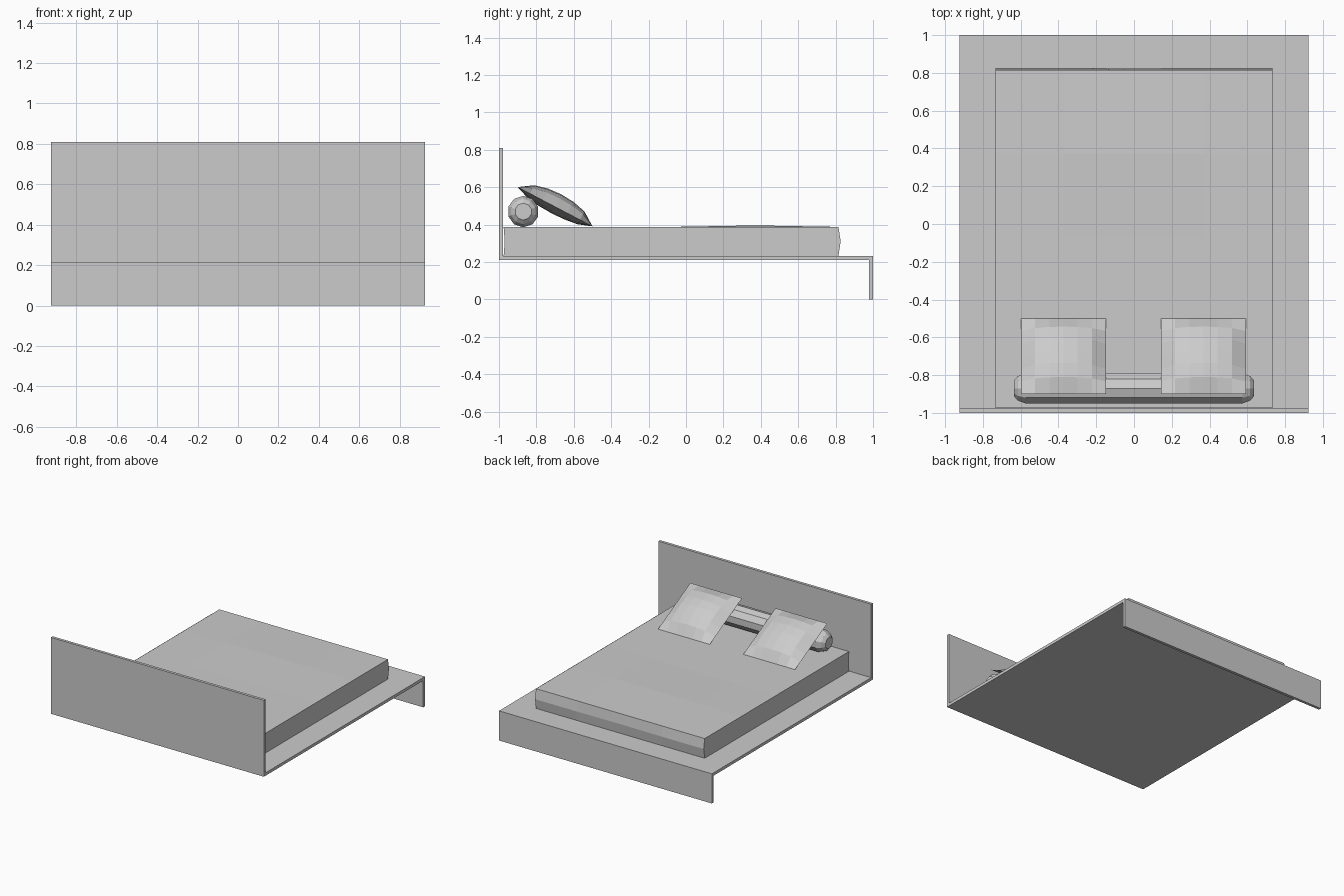
import bpy, bmesh, math
from mathutils import Matrix, Vector

if "Cube" in bpy.data.objects:
    bpy.data.objects.remove(bpy.data.objects["Cube"])


def add_object(name, bm):
    bmesh.ops.recalc_face_normals(bm, faces=bm.faces)
    mesh = bpy.data.meshes.new(name)
    bm.to_mesh(mesh)
    bm.free()
    obj = bpy.data.objects.new(name, mesh)
    bpy.context.collection.objects.link(obj)
    return obj


def box_mesh(lo, hi):
    lo, hi = Vector(lo), Vector(hi)
    bm = bmesh.new()
    mat = Matrix.Translation((lo + hi) / 2) @ Matrix.Diagonal((*(hi - lo), 1))
    bmesh.ops.create_cube(bm, size=1, matrix=mat)
    return bm


# Frame: headboard, thin platform and foot panel
W = 0.925
add_object("headboard", box_mesh((-W, -1, 0.21), (W, -0.978, 0.81)))
add_object("platform", box_mesh((-W, -0.978, 0.21), (W, 1, 0.233)))
add_object("foot_panel", box_mesh((-W, 0.978, 0), (W, 1, 0.21)))

# Mattress: box cut into strips, ends bulged at mid height, top barely swollen
bm = box_mesh((-0.733, -0.975, 0.233), (0.733, 0.815, 0.388))
cuts = [((0, 0, 0.31), (0, 0, 1))]
cuts += [((x, 0, 0), (1, 0, 0)) for x in (-0.37, 0, 0.37)]
cuts += [((0, y, 0), (0, 1, 0)) for y in (-0.52, -0.07, 0.37)]
for co, no in cuts:
    bmesh.ops.bisect_plane(bm, geom=bm.verts[:] + bm.edges[:] + bm.faces[:],
                           plane_co=co, plane_no=no)
for v in bm.verts:
    if abs(v.co.z - 0.31) < 0.01:
        if v.co.y > 0.8:
            v.co.y += 0.012 if abs(v.co.x) > 0.1 else 0.008
        elif v.co.y < -0.9:
            v.co.y += 0.006
    if v.co.z > 0.38 and abs(v.co.y - 0.37) < 0.1 and abs(v.co.x) < 0.5:
        v.co.z += 0.008
add_object("mattress", bm)

# Bolster: ten-sided roll with tapered ends
SIDES = 10
profile = [(-0.635, 0.045), (-0.615, 0.068), (-0.575, 0.084),
           (0.575, 0.084), (0.615, 0.068), (0.635, 0.045)]
bm = bmesh.new()
rings = []
for x, r in profile:
    angles = [math.tau * (i + 0.5) / SIDES for i in range(SIDES)]
    rings.append([bm.verts.new((x, -0.87 + r * math.cos(a), 0.47 + r * math.sin(a)))
                  for a in angles])
for a, b in zip(rings, rings[1:]):
    for i in range(SIDES):
        j = (i + 1) % SIDES
        bm.faces.new((a[i], a[j], b[j], b[i]))
bm.faces.new(rings[0])
bm.faces.new(rings[-1])
add_object("bolster", bm)


# Pillows: square faceted cushions leaning on the bolster
def pillow(name, x):
    bm = bmesh.new()
    for height in (0.074, -0.04):
        grid = bmesh.ops.create_grid(bm, x_segments=6, y_segments=6, size=1)
        for v in grid["verts"]:
            u, w = v.co.x, v.co.y
            puff = max(0, (1 - u * u) * (1 - w * w)) ** 0.65
            v.co = (u * 0.225, w * 0.226, height * puff)
    bmesh.ops.remove_doubles(bm, verts=bm.verts, dist=0.0005)
    tilt = Matrix.Rotation(-math.atan2(0.21, 0.4), 4, 'X')
    bm.transform(Matrix.Translation((x, -0.7, 0.496)) @ tilt)
    add_object(name, bm)


pillow("left_pillow", -0.373)
pillow("right_pillow", 0.368)
